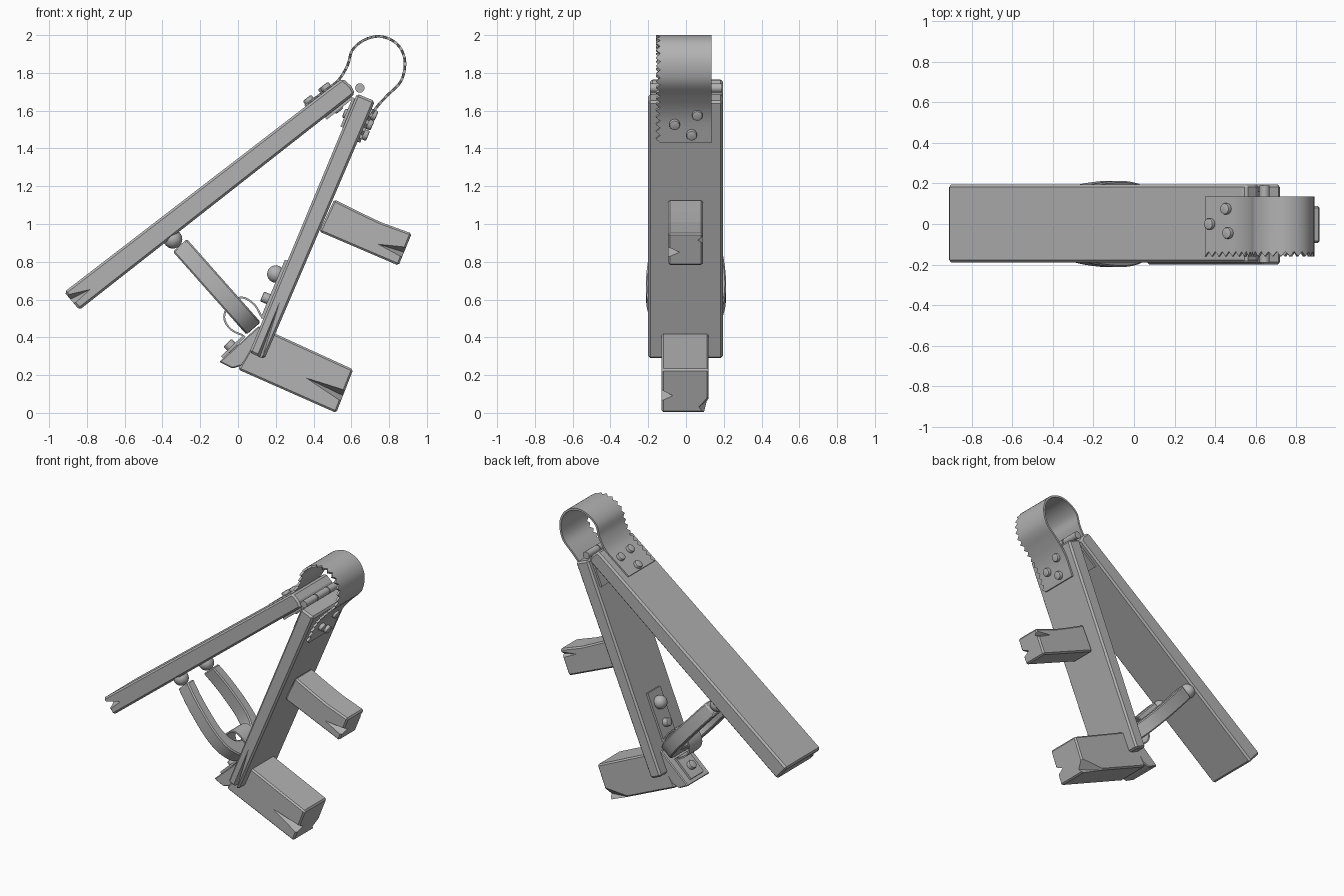
import bpy, bmesh, math
from mathutils import Vector, Matrix

cube = bpy.data.objects.get("Cube")
if cube:
    bpy.data.objects.remove(cube)

grey = bpy.data.materials.new("plain grey")
grey.use_nodes = True
grey.diffuse_color = (0.45, 0.45, 0.45, 1)
grey.node_tree.nodes["Principled BSDF"].inputs["Base Color"].default_value = (0.45, 0.45, 0.45, 1)


def make(name, bm):
    bmesh.ops.recalc_face_normals(bm, faces=bm.faces)
    mesh = bpy.data.meshes.new(name)
    bm.to_mesh(mesh)
    bm.free()
    obj = bpy.data.objects.new(name, mesh)
    bpy.context.collection.objects.link(obj)
    mesh.materials.append(grey)
    return obj


def activate(obj):
    bpy.ops.object.select_all(action='DESELECT')
    obj.select_set(True)
    bpy.context.view_layer.objects.active = obj


def apply(obj, kind, **settings):
    activate(obj)
    mod = obj.modifiers.new("step", kind)
    for key, value in settings.items():
        setattr(mod, key, value)
    bpy.ops.object.modifier_apply(modifier=mod.name)


def smooth(obj):
    activate(obj)
    bpy.ops.object.shade_smooth_by_angle(angle=math.radians(35))


def prism(name, points, y0, y1, bevel=0.01):
    """Side profile in x and z, extruded along y."""
    bm = bmesh.new()
    face = bm.faces.new([bm.verts.new((x, y0, z)) for x, z in points])
    side = bmesh.ops.extrude_face_region(bm, geom=[face])["geom"]
    bmesh.ops.translate(bm, vec=(0, y1 - y0, 0),
                        verts=[v for v in side if isinstance(v, bmesh.types.BMVert)])
    obj = make(name, bm)
    if bevel:
        apply(obj, 'BEVEL', width=bevel, segments=1)
    return obj


def crack(obj, tip, a, b, y, depth):
    """Split in the wood: a pointed wedge cut from one side face."""
    step = math.copysign(0.01, depth)
    bm = bmesh.new()
    for x, z in (tip, a, b):
        bm.verts.new((x, y - step, z))
    bm.verts.new(((a[0] + b[0]) / 2, y + depth, (a[1] + b[1]) / 2))
    bmesh.ops.convex_hull(bm, input=bm.verts)
    cutter = make("crack_cutter", bm)
    cutter.hide_render = True
    apply(obj, 'BOOLEAN', object=cutter, operation='DIFFERENCE', solver='EXACT')
    bpy.data.objects.remove(cutter)


def frame(x, y, z, nx, nz):
    """Place local z along a normal lying in the x-z plane."""
    n = Vector((nx, 0, nz)).normalized()
    return Matrix.Translation((x, y, z)) @ n.to_track_quat('Z', 'Y').to_matrix().to_4x4()


def bolt(name, x, y, z, normal, radius=0.028, height=0.05):
    bm = bmesh.new()
    bmesh.ops.create_cone(bm, cap_ends=True, segments=16, radius1=radius, radius2=radius,
                          depth=height, matrix=frame(x, y, z, *normal))
    obj = make(name, bm)
    apply(obj, 'BEVEL', width=0.007, segments=2, limit_method='ANGLE')
    smooth(obj)


def ball(name, x, y, z, radius):
    bm = bmesh.new()
    bmesh.ops.create_uvsphere(bm, u_segments=24, v_segments=12, radius=radius,
                              matrix=Matrix.Translation((x, y, z)))
    smooth(make(name, bm))


def spline(points, steps=12):
    p = [Vector(q) for q in points]
    p = [2 * p[0] - p[1]] + p + [2 * p[-1] - p[-2]]
    out = []
    for a, b, c, d in zip(p, p[1:], p[2:], p[3:]):
        for i in range(steps):
            t = i / steps
            out.append(0.5 * (2 * b + (c - a) * t + (2 * a - 5 * b + 4 * c - d) * t * t
                              + (3 * b - a - 3 * c + d) * t ** 3))
    return out + [p[-2]]


def even(path, step):
    """Resample a path at a regular spacing."""
    out, left = [path[0]], step
    for a, b in zip(path, path[1:]):
        while (b - a).length >= left:
            a = a + (b - a).normalized() * left
            out.append(a)
            left = step
        left -= (b - a).length
    return out


def strap(name, points, y0, y1, tooth=0, thick=0.014):
    bm = bmesh.new()
    rows = []
    for i, (x, z) in enumerate(even(spline(points), 0.021)):
        rows.append((bm.verts.new((x, y0 + tooth * (i % 2), z)),
                     bm.verts.new((x, y0 + 0.03, z)), bm.verts.new((x, y1, z))))
    for r, s in zip(rows, rows[1:]):
        for k in (0, 1):
            bm.faces.new((r[k], s[k], s[k + 1], r[k + 1]))
    obj = make(name, bm)
    apply(obj, 'SOLIDIFY', thickness=thick, offset=0)
    smooth(obj)


# Long sloping plank and the upright post
plank = prism("sloping_plank", [(-0.92, 0.64), (-0.84, 0.545), (0.62, 1.69), (0.6, 1.73),
                                (0.555, 1.77), (0.53, 1.755)], -0.19, 0.195, 0.012)
crack(plank, (-0.77, 0.66), (-0.94, 0.62), (-0.88, 0.56), -0.19, 0.1)
post = prism("upright_post", [(0.06, 0.32), (0.14, 0.285), (0.725, 1.65), (0.63, 1.69)],
             -0.2, 0.195, 0.012)
crack(post, (0.24, 0.64), (0.09, 0.28), (0.125, 0.27), -0.2, 0.06)

# Pegs and foot
peg = prism("upper_peg", [(0.51, 1.13), (0.43, 0.96), (0.85, 0.78), (0.92, 0.95),
                          (0.755, 1.01), (0.65, 1.06)], -0.095, 0.09)
crack(peg, (0.72, 0.9), (0.91, 0.88), (0.885, 0.81), -0.095, 0.07)
crack(peg, (0.75, 0.96), (0.93, 0.94), (0.91, 0.88), 0.09, -0.03)
block = prism("lower_block", [(0.195, 0.42), (0.61, 0.23), (0.52, 0), (0, 0.23), (0.1, 0.4)],
              -0.13, 0.12)
crack(block, (0.33, 0.2), (0.585, 0.12), (0.555, 0.05), -0.13, 0.065)
crack(block, (0.3, 0.08), (0.6, 0.1), (0.52, -0.05), 0.12, -0.06)
prism("foot_wedge", [(-0.10, 0.27), (-0.03, 0.235), (0.02, 0.25), (0.16, 0.42), (0.11, 0.46)],
      -0.125, 0.12, 0.006)

# Horseshoe fork between plank and foot
half_outer = [(0, 0), (0.10, 0), (0.165, 0.06), (0.2, 0.14), (0.213, 0.27), (0.2, 0.45), (0.175, 0.585)]
half_inner = [(0.105, 0.585), (0.13, 0.45), (0.143, 0.27), (0.13, 0.18), (0.09, 0.115), (0, 0.09)]
half = spline(half_outer, 4) + spline(half_inner, 4)
along, across = Vector((-0.664, 0, 0.748)), Vector((0.748, 0, 0.664))
base = Vector((0.08, 0, 0.45)) - across * 0.05
bm = bmesh.new()
n = len(half) // 2
outer, inner = half[:25], half[25:][::-1]
outer, inner = even(outer, 0.001), even(inner, 0.001)
pairs = [(outer[int(i * (len(outer) - 1) / 24)], inner[int(i * (len(inner) - 1) / 24)])
         for i in range(25)]
pairs = [[Vector((-p.x, p.y)) for p in pr] for pr in pairs[:0:-1]] + pairs
rows = [[bm.verts.new(base + along * p.y + Vector((0, p.x, 0)) + across * h)
         for p, h in ((o, 0), (o, 0.1), (i, 0.1), (i, 0))] for o, i in pairs]
for r, s in zip(rows, rows[1:]):
    for k in range(4):
        bm.faces.new((r[k], r[(k + 1) % 4], s[(k + 1) % 4], s[k]))
bm.faces.new(rows[0])
bm.faces.new(rows[-1])
fork = make("horseshoe_fork", bm)
apply(fork, 'BEVEL', width=0.008, segments=1, limit_method='ANGLE', angle_limit=math.radians(50))
smooth(fork)
for side, y in (("left", 0.14), ("right", -0.14)):
    ball("fork_ball_" + side, -0.345, y, 0.92, 0.05)

# Toothed strap looping over the top joint
strap("top_strap", [(0.355, 1.625), (0.45, 1.697), (0.53, 1.76), (0.58, 1.84), (0.605, 1.92),
                    (0.67, 1.975), (0.755, 1.993), (0.84, 1.955), (0.883, 1.87), (0.865, 1.76),
                    (0.79, 1.68), (0.735, 1.62), (0.69, 1.55), (0.64, 1.432)],
      -0.16, 0.135, 0.024)
up, out = (-0.61, 0.79), (0.92, -0.39)
for i, (x, y) in enumerate(((0.38, 0), (0.46, 0.075), (0.47, -0.045))):
    bolt(f"plank_bolt_{i}", x, y, 0.64 + (x + 0.92) * 0.766 + 0.012, up)
for i, (z, y) in enumerate(((1.53, -0.06), (1.58, 0.06), (1.475, 0.03))):
    bolt(f"post_bolt_{i}", 0.14 + (z - 0.285) * 0.4286 + 0.015, y, z, out)

# Metal hinge inside the top joint
prism("hinge_leaf_plank", [(0.46, 1.565), (0.6, 1.675), (0.61, 1.665), (0.47, 1.552)], -0.16, 0.16, 0)
prism("hinge_leaf_post", [(0.555, 1.51), (0.62, 1.665), (0.607, 1.67), (0.542, 1.516)], -0.16, 0.16, 0)
for i, y in enumerate((-0.09, 0.09)):
    bolt(f"hinge_plank_bolt_{i}", 0.525, y, 1.615, (0.617, -0.787), 0.025, 0.045)
    bolt(f"hinge_post_bolt_{i}", 0.58, y, 1.58, (-0.923, 0.384), 0.025, 0.045)
for i, y in enumerate((-0.13, 0, 0.13)):
    bm = bmesh.new()
    bmesh.ops.create_cone(bm, cap_ends=True, segments=16, radius1=0.025, radius2=0.025, depth=0.122,
                          matrix=Matrix.Translation((0.645, y, 1.72)) @ Matrix.Rotation(math.pi / 2, 4, 'X'))
    smooth(make(f"hinge_knuckle_{i}", bm))

# Small strap holding the fork to the post and foot
strap("fork_strap", [(0.13, 0.5), (0.085, 0.575), (0.015, 0.612), (-0.05, 0.57), (-0.073, 0.5),
                     (-0.035, 0.44), (0.04, 0.405)], -0.07, 0.07, 0, 0.01)
prism("strap_plate_post", [(0.135, 0.5), (0.262, 0.805), (0.248, 0.81), (0.121, 0.506)], -0.07, 0.07, 0)
prism("strap_plate_foot", [(-0.08, 0.289), (0.04, 0.403), (0.03, 0.414), (-0.09, 0.3)], -0.07, 0.07, 0)
bolt("strap_post_bolt", 0.155, 0, 0.605, (-0.923, 0.384), 0.028, 0.06)
bolt("strap_foot_bolt", -0.035, 0, 0.35, (-0.69, 0.72), 0.03, 0.06)
ball("post_ball", 0.2, 0, 0.735, 0.046)
